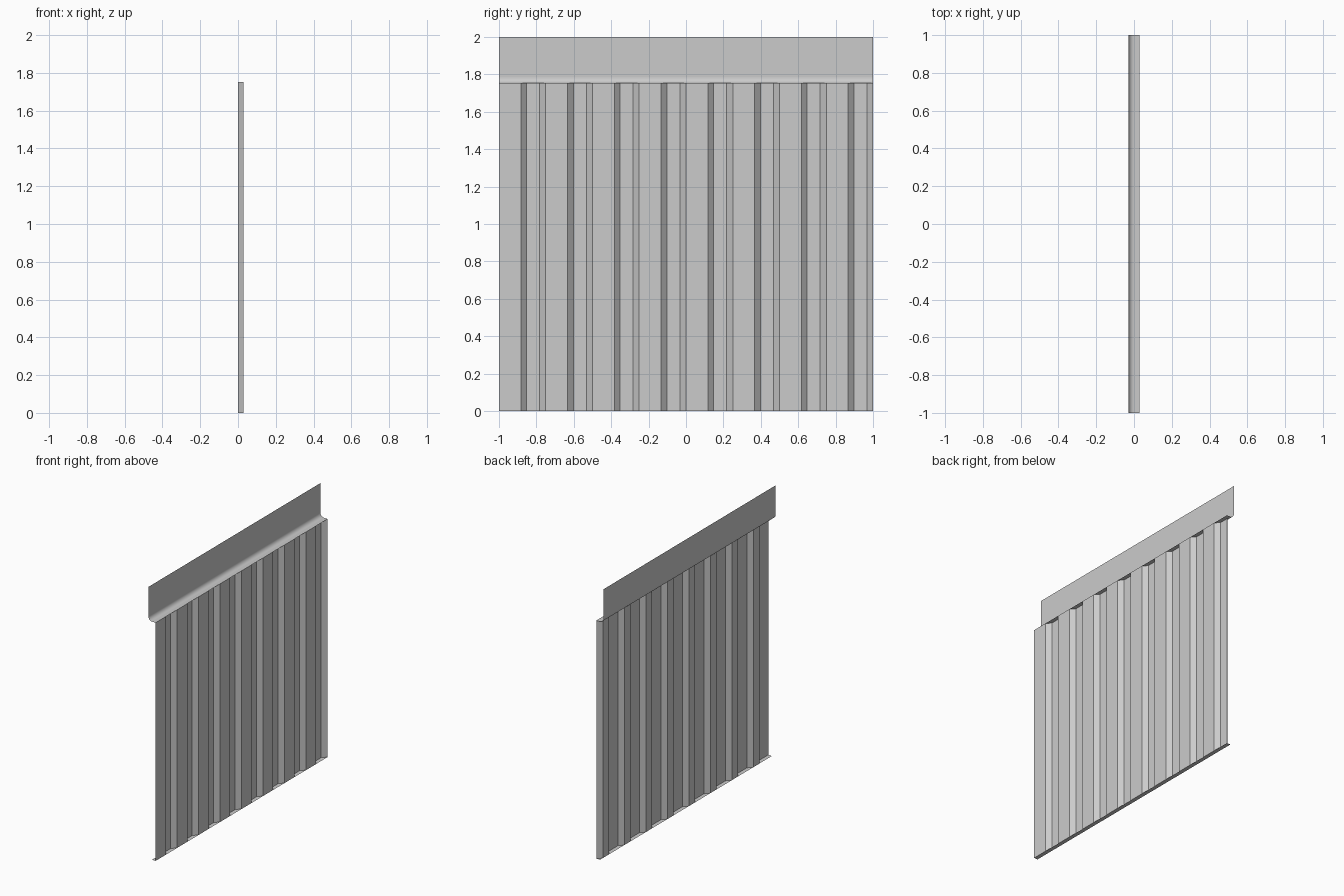
import bpy, math

cube = bpy.data.objects.get("Cube")
if cube:
    bpy.data.objects.remove(cube, do_unlink=True)

grey = bpy.data.materials.new("sheet_grey")
grey.use_nodes = True
colour = (0.6, 0.6, 0.6, 1)
grey.diffuse_color = colour
grey.node_tree.nodes["Principled BSDF"].inputs["Base Color"].default_value = colour


def sweep(name, path, offset, smooth=False):
    """Sweep an open profile along a straight offset into a thin sheet."""
    n = len(path)
    verts = list(path) + [tuple(a + b for a, b in zip(p, offset)) for p in path]
    faces = [(i, i + 1, n + i + 1, n + i) for i in range(n - 1)]
    mesh = bpy.data.meshes.new(name)
    mesh.from_pydata(verts, [], faces)
    mesh.materials.append(grey)
    if smooth:
        mesh.shade_smooth()
    obj = bpy.data.objects.new(name, mesh)
    bpy.context.collection.objects.link(obj)
    return obj


DEPTH, WALL_TOP, RADIUS = 0.03, 1.753, 0.032
PITCH, RIBS = 0.25, 8

# Corrugated wall: a repeated trapezoid rib, seen from above
rib = [(DEPTH, 0), (DEPTH, 0.117), (0, 0.148), (0, 0.217)]
wall = [(x, -1 + k * PITCH + y, 0) for k in range(RIBS) for x, y in rib]
wall.append((DEPTH, 1, 0))
sweep("corrugated_wall", wall, (0, 0, WALL_TOP))

# Bottom closing strip, facing down
sweep("bottom_strip", [(DEPTH, -1, 0), (0, -1, 0)], (0, 2, 0))

# Ledge over the ribs and the cove rising to the upper panel
sweep("top_ledge", [(0, -1, WALL_TOP), (DEPTH, -1, WALL_TOP)], (0, 2, 0))
cove = []
for i in range(9):
    a = math.pi / 2 * i / 8
    cove.append((-DEPTH * math.cos(a), -1, WALL_TOP + RADIUS * (1 - math.sin(a))))
sweep("cove", cove, (0, 2, 0), smooth=True)

# Flat upper panel
sweep("upper_panel", [(-DEPTH, -1, 2), (-DEPTH, -1, WALL_TOP + RADIUS)], (0, 2, 0))
